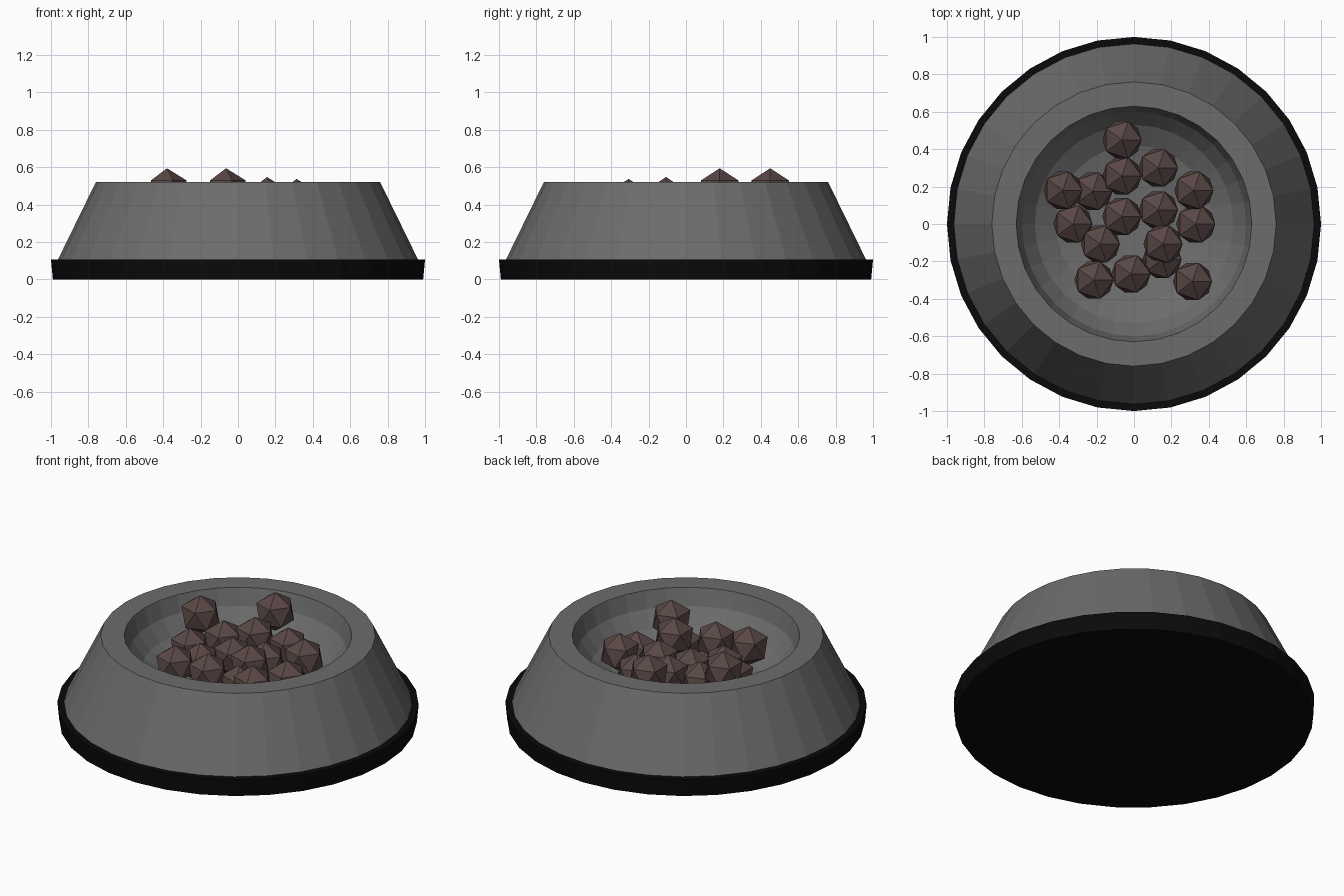
import bpy, bmesh, math

if "Cube" in bpy.data.objects:
    bpy.data.objects.remove(bpy.data.objects["Cube"])

SIDES = 32


def material(name, rgb):
    m = bpy.data.materials.new(name)
    m.diffuse_color = (*rgb, 1)
    m.use_nodes = True
    m.node_tree.nodes["Principled BSDF"].inputs["Base Color"].default_value = m.diffuse_color
    return m


def add_object(name, bm, mat):
    bmesh.ops.recalc_face_normals(bm, faces=bm.faces)
    me = bpy.data.meshes.new(name)
    bm.to_mesh(me)
    bm.free()
    me.materials.append(mat)
    ob = bpy.data.objects.new(name, me)
    bpy.context.collection.objects.link(ob)
    return ob


def lathe(name, profile, mat):
    """Spin an (r, z) profile; a radius of 0 closes the end on the axis."""
    bm = bmesh.new()
    verts = [bm.verts.new((r, 0, z)) for r, z in profile]
    edges = [bm.edges.new(p) for p in zip(verts, verts[1:])]
    bmesh.ops.spin(bm, geom=verts + edges, cent=(0, 0, 0), axis=(0, 0, 1),
                   angle=math.tau, steps=SIDES, use_merge=True)
    bmesh.ops.remove_doubles(bm, verts=bm.verts, dist=1e-4)
    return add_object(name, bm, mat)


grey = material("bowl_grey", (0.15, 0.15, 0.15))
black = material("rubber_black", (0.003, 0.003, 0.003))
brown = material("kibble_brown", (0.10, 0.064, 0.061))

# Rubber foot
lathe("rubber_base", [(0, 0), (0.99, 0), (1.0, 0.105), (0.963, 0.105)], black)

# Sloped outer wall, flat rim and rounded hollow
lathe("bowl", [(0.963, 0.105), (0.76, 0.52), (0.63, 0.52), (0.60, 0.42),
               (0.53, 0.33), (0.42, 0.26), (0.24, 0.215), (0, 0.20)], grey)

# Kibble pieces
kibble = [(-0.064, 0.45, 0.477), (-0.064, 0.257, 0.40), (0.13, 0.30, 0.37),
          (0.32, 0.18, 0.40), (-0.38, 0.18, 0.477), (-0.22, 0.175, 0.37),
          (-0.326, 0, 0.36), (-0.065, 0.04, 0.36), (0.13, 0.075, 0.37),
          (0.33, 0, 0.34), (-0.18, -0.107, 0.35), (0.155, -0.107, 0.43),
          (0.15, -0.19, 0.34), (-0.214, -0.30, 0.40), (-0.016, -0.267, 0.39),
          (0.313, -0.307, 0.42)]
for i, pos in enumerate(kibble, 1):
    bm = bmesh.new()
    bmesh.ops.create_icosphere(bm, subdivisions=1, radius=0.117)
    add_object(f"kibble_{i:02d}", bm, brown).location = pos
